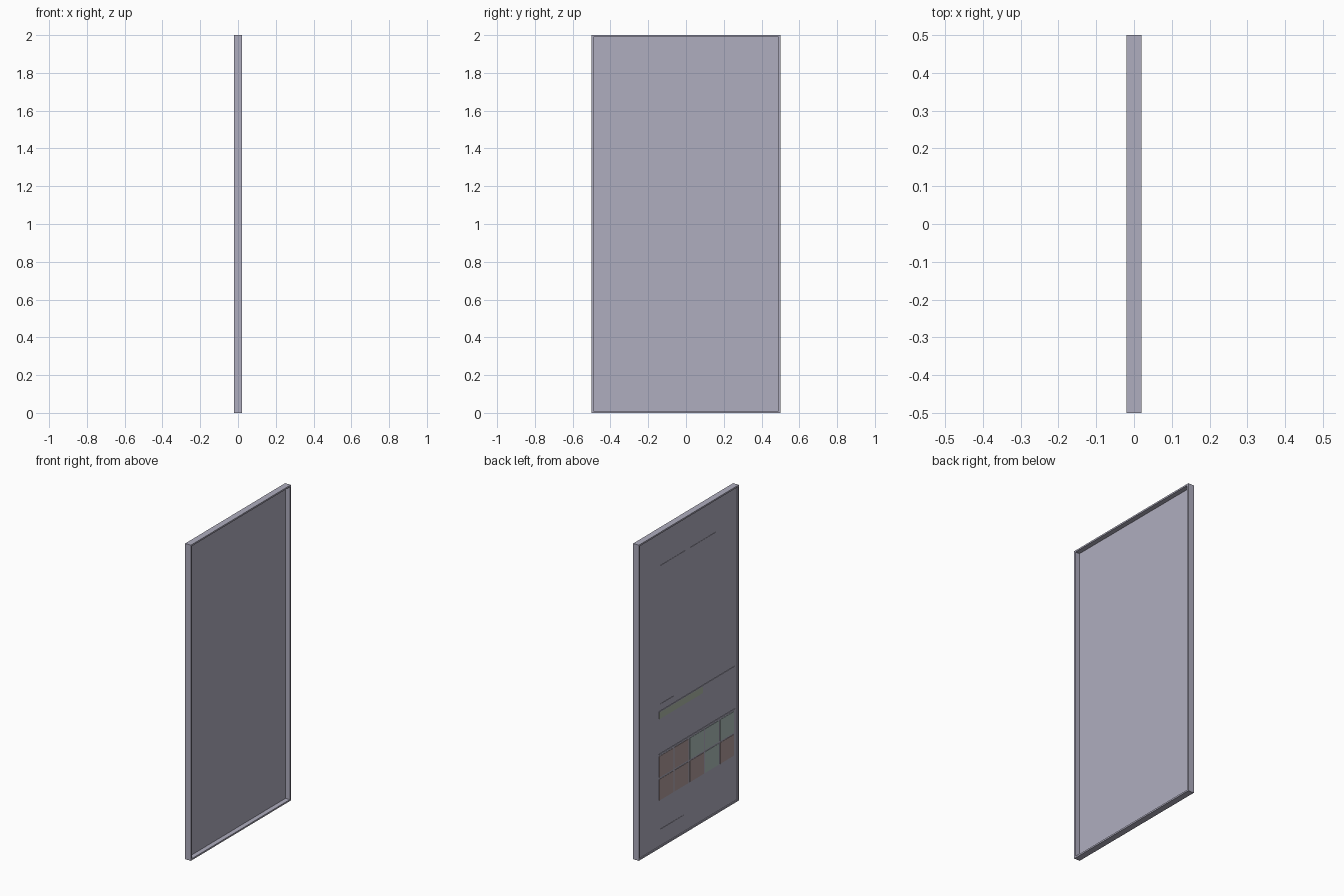
import bpy, bmesh

if "Cube" in bpy.data.objects:
    bpy.data.objects.remove(bpy.data.objects["Cube"], do_unlink=True)


def material(name, rgb):
    m = bpy.data.materials.new(name)
    m.use_nodes = True
    m.diffuse_color = (*rgb, 1)
    m.node_tree.nodes["Principled BSDF"].inputs["Base Color"].default_value = (*rgb, 1)
    return m


GREY = material("lavender grey", (0.43, 0.42, 0.52))
BROWN = material("dusty brown", (0.44, 0.34, 0.335))
GREEN = material("pale teal", (0.42, 0.52, 0.50))
OLIVE = material("pale olive", (0.42, 0.48, 0.39))


def slab(name, outline, x0, x1, mat):
    """Extrude a (y, z) outline along x from x0 to x1."""
    bm = bmesh.new()
    face = bm.faces.new([bm.verts.new((x0, y, z)) for y, z in outline])
    new = bmesh.ops.extrude_face_region(bm, geom=[face])["geom"]
    bmesh.ops.translate(bm, vec=(x1 - x0, 0, 0),
                        verts=[g for g in new if isinstance(g, bmesh.types.BMVert)])
    bmesh.ops.recalc_face_normals(bm, faces=bm.faces)
    mesh = bpy.data.meshes.new(name)
    bm.to_mesh(mesh)
    bm.free()
    mesh.materials.append(mat)
    obj = bpy.data.objects.new(name, mesh)
    bpy.context.collection.objects.link(obj)
    return obj


def rect(y0, y1, z0, z1):
    return [(y0, z0), (y1, z0), (y1, z1), (y0, z1)]


HALF = 0.02      # half depth of the frame
LIP = 0.01       # frame bar width
SKIN = -0.014    # outer face of the panel

# Frame bars around the panel
slab("frame_top", rect(-0.5, 0.5, 2 - LIP, 2), -HALF, HALF, GREY)
slab("frame_bottom", rect(-0.5, 0.5, 0, LIP), -HALF, HALF, GREY)
for side, name in ((-1, "frame_front"), (1, "frame_back")):
    slab(name, rect(side * 0.5, side * (0.5 - LIP), LIP, 2 - LIP), -HALF, HALF, GREY)

# Recessed panel, deeper on the +x side
slab("panel", rect(-0.5 + LIP, 0.5 - LIP, LIP, 2 - LIP), SKIN, SKIN + 0.004, GREY)


def plate(name, outline, mat, thick=0.002):
    slab(name, outline, SKIN, SKIN - thick, mat)


# Two tall notched plates
for i, y in enumerate((0.277, -0.024)):
    plate(f"tall_plate_{i + 1}",
          [(y, 1.785), (y - 0.25, 1.785), (y - 0.25, 1.072),
           (y - 0.075, 1.072), (y - 0.075, 1.325), (y, 1.325)], GREY)

# Divider lines, heading strip and small labels
plate("upper_divider", rect(0.288, -0.47, 0.858, 0.864), GREY, 0.003)
plate("lower_divider", rect(0.288, -0.47, 0.588, 0.594), GREY, 0.003)
plate("heading_strip", rect(0.288, -0.146, 0.815, 0.858), OLIVE)
plate("small_label", rect(0.277, 0.147, 0.866, 0.908), GREY)
plate("bottom_label", rect(0.277, 0.045, 0.06, 0.115), GREY)

# Two rows of five coloured tiles
for row, (z0, colours) in enumerate(((0.445, "BBGGG"), (0.3, "BBBGB"))):
    for col, c in enumerate(colours):
        y = 0.288 - 0.152 * col
        plate(f"tile_{row + 1}_{col + 1}", rect(y, y - 0.14, z0, z0 + 0.134),
              BROWN if c == "B" else GREEN)
